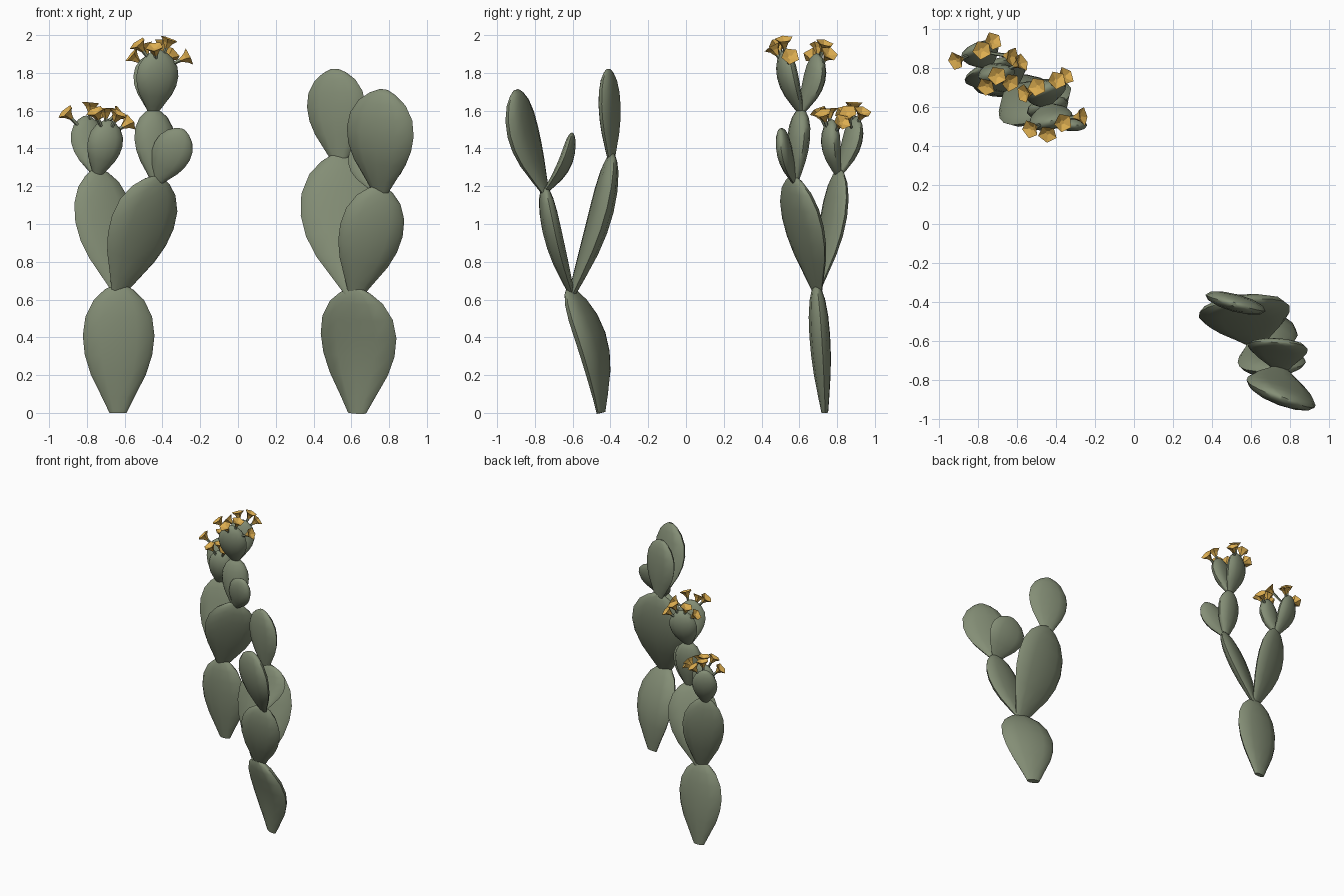
import bpy, bmesh, math
from mathutils import Vector

cube = bpy.data.objects.get("Cube")
if cube:
    bpy.data.objects.remove(cube)


def material(name, rgb):
    mat = bpy.data.materials.new(name)
    mat.use_nodes = True
    colour = (*rgb, 1)
    mat.diffuse_color = colour
    mat.node_tree.nodes["Principled BSDF"].inputs["Base Color"].default_value = colour
    return mat


green = material("cactus green", (0.23, 0.27, 0.18))
gold = material("petal gold", (0.72, 0.42, 0.08))

# Outline of a pad: (position along the axis, share of the full width)
OUTLINE = [(0, 0.24), (0.12, 0.45), (0.3, 0.77), (0.45, 0.94), (0.6, 1),
           (0.75, 0.93), (0.88, 0.7), (0.96, 0.4), (1, 0.14)]
SIDES = 12


def finish(bm, name, materials, smooth):
    bmesh.ops.recalc_face_normals(bm, faces=bm.faces)
    mesh = bpy.data.meshes.new(name)
    bm.to_mesh(mesh)
    bm.free()
    for mat in materials:
        mesh.materials.append(mat)
    obj = bpy.data.objects.new(name, mesh)
    bpy.context.collection.objects.link(obj)
    if smooth:
        bpy.ops.object.select_all(action="DESELECT")
        obj.select_set(True)
        bpy.context.view_layer.objects.active = obj
        bpy.ops.object.shade_smooth_by_angle(angle=math.radians(50))
    return obj


def ring(bm, centre, u, v, sides):
    verts = []
    for i in range(sides):
        a = math.tau * i / sides
        verts.append(bm.verts.new(centre + u * math.cos(a) + v * math.sin(a)))
    return verts


def bridge(bm, lower, upper):
    faces = []
    n = len(lower)
    for i in range(n):
        j = (i + 1) % n
        faces.append(bm.faces.new((lower[i], lower[j], upper[j], upper[i])))
    return faces


def pad(name, parent, tip, width, thick, yaw=0, bulge=0):
    """Flat lens-shaped pad; parent is a start point or the pad it grows from."""
    base = Vector(parent) if isinstance(parent, tuple) else parent["joint"]
    tip = Vector(tip)
    axis = (tip - base).normalized()
    side = Vector((math.cos(math.radians(yaw)), math.sin(math.radians(yaw)), 0))
    side = (side - axis * side.dot(axis)).normalized()
    normal = axis.cross(side)

    def spine(t):
        return base.lerp(tip, t) + normal * bulge * math.sin(math.pi * t)

    bm = bmesh.new()
    rings = []
    for t, share in OUTLINE:
        u = side * share * width / 2
        v = normal * share ** 0.8 * thick / 2
        rings.append(ring(bm, spine(t), u, v, SIDES))
    for lower, upper in zip(rings, rings[1:]):
        bridge(bm, lower, upper)
    bm.faces.new(rings[0])
    bm.faces.new(rings[-1])
    finish(bm, name, [green], True)
    return {"name": name, "joint": spine(0.95), "heart": spine(0.68)}


def flowers(host, centres):
    """Short green stalks with five-sided golden funnels at the given points."""
    for number, centre in enumerate(centres, 1):
        centre = Vector(centre)
        out = (centre - host["heart"]).normalized()
        u = out.orthogonal().normalized()
        v = out.cross(u)
        bm = bmesh.new()
        # stalk, then flared petals, then the hollow inside
        steps = [(host["heart"].lerp(centre, 0.4), 0.008),
                 (centre - out * 0.03, 0.011),
                 (centre, 0.027),
                 (centre + out * 0.022, 0.05),
                 (centre + out * 0.005, 0.012)]
        rings = [ring(bm, p, u * r, v * r, 5) for p, r in steps]
        for k in range(len(rings) - 1):
            for face in bridge(bm, rings[k], rings[k + 1]):
                face.material_index = min(k, 1)
        bm.faces.new(rings[0])
        bm.faces.new(rings[-1]).material_index = 1
        finish(bm, f"{host['name']}_flower_{number}", [green, gold], False)


# Plain cactus
trunk = pad("plain_trunk", (0.63, -0.45, 0), (0.62, -0.62, 0.66), 0.42, 0.12, -18, 0.05)
back = pad("plain_back_pad", trunk, (0.53, -0.39, 1.37), 0.47, 0.12, 6, 0.03)
pad("plain_back_top", back, (0.51, -0.41, 1.82), 0.32, 0.09, -15)
front = pad("plain_front_pad", trunk, (0.76, -0.75, 1.2), 0.34, 0.1, 4, -0.02)
pad("plain_front_top", front, (0.77, -0.9, 1.71), 0.38, 0.11, -22, -0.03)
pad("plain_small_pad", front, (0.72, -0.6, 1.48), 0.31, 0.07, -6, 0.03)

# Flowering cactus
stem = pad("flowering_trunk", (-0.635, 0.735, 0), (-0.63, 0.69, 0.68), 0.38, 0.11, 3)
left = pad("flowering_outer_pad", stem, (-0.75, 0.81, 1.29), 0.33, 0.09, 20, 0.02)
right = pad("flowering_inner_pad", stem, (-0.42, 0.57, 1.25), 0.39, 0.11, 28)
middle = pad("flowering_middle_pad", right, (-0.45, 0.61, 1.61), 0.22, 0.11, 15)
pad("flowering_side_pad", right, (-0.29, 0.5, 1.5), 0.21, 0.08, -10, -0.01)
crown_front = pad("crown_front_pad", middle, (-0.42, 0.52, 1.92), 0.23, 0.1, 15, -0.02)
crown_back = pad("crown_back_pad", middle, (-0.44, 0.7, 1.9), 0.22, 0.1, 20, 0.02)
low_front = pad("low_front_pad", left, (-0.68, 0.77, 1.55), 0.19, 0.1, 10, -0.02)
low_back = pad("low_back_pad", left, (-0.81, 0.9, 1.57), 0.2, 0.09, 20, 0.02)

# Blossoms along the upper rims
flowers(crown_front, [(-0.52, 0.49, 1.94), (-0.44, 0.47, 1.92), (-0.37, 0.52, 1.96),
                      (-0.28, 0.55, 1.88)])
flowers(crown_back, [(-0.55, 0.67, 1.88), (-0.49, 0.7, 1.93), (-0.4, 0.73, 1.94),
                     (-0.36, 0.75, 1.89)])
flowers(low_front, [(-0.75, 0.71, 1.58), (-0.7, 0.76, 1.59), (-0.64, 0.73, 1.57),
                    (-0.59, 0.82, 1.53)])
flowers(low_back, [(-0.9, 0.84, 1.58), (-0.78, 0.89, 1.62), (-0.73, 0.93, 1.58),
                   (-0.64, 0.86, 1.58)])
